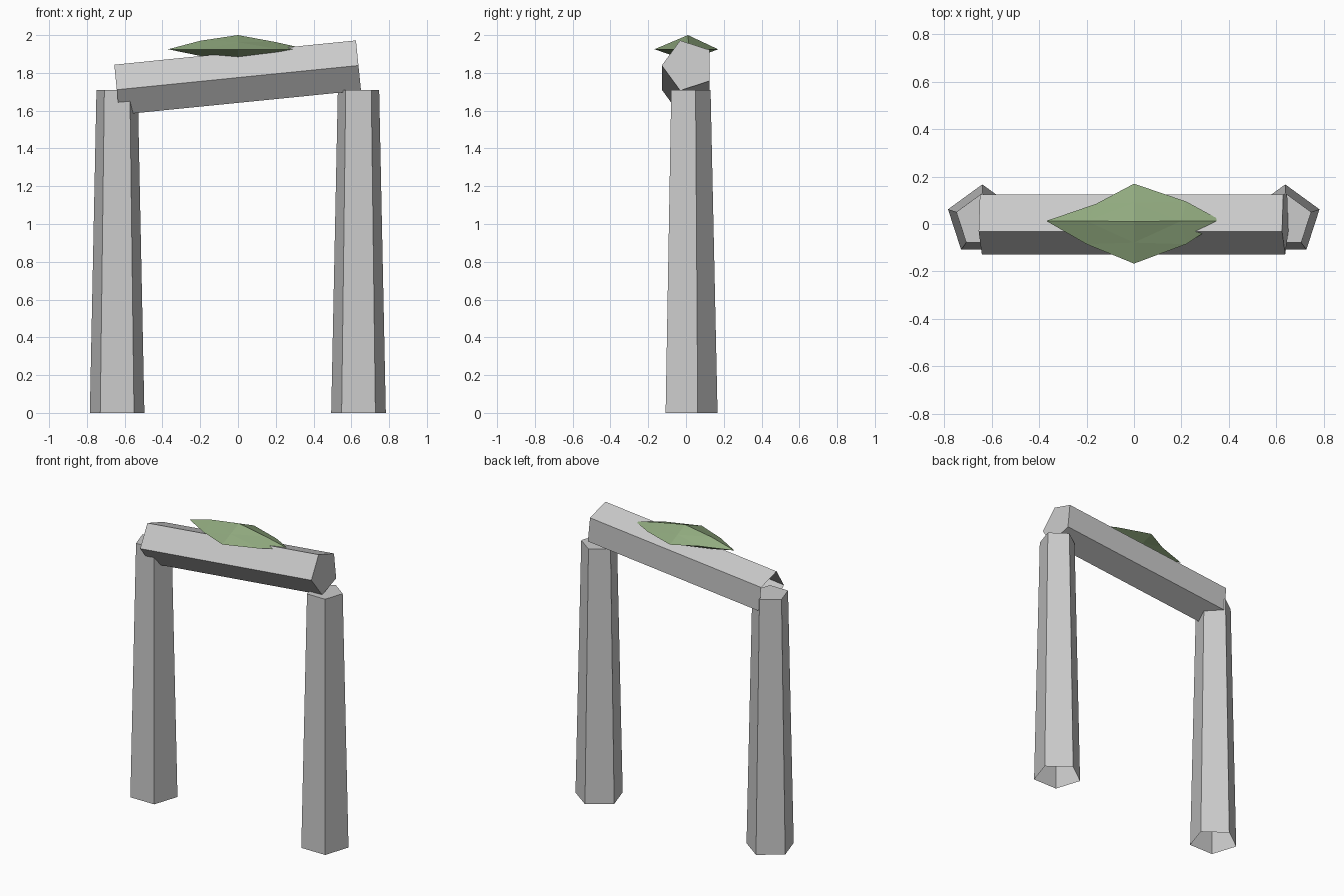
import bpy, bmesh, math
from mathutils import Matrix, Vector

if "Cube" in bpy.data.objects:
    bpy.data.objects.remove(bpy.data.objects["Cube"])


def make_object(name, bm):
    bmesh.ops.recalc_face_normals(bm, faces=bm.faces)
    mesh = bpy.data.meshes.new(name)
    bm.to_mesh(mesh)
    bm.free()
    obj = bpy.data.objects.new(name, mesh)
    bpy.context.collection.objects.link(obj)
    return obj


def pillar(name, r_bottom, r_top, length, matrix):
    """Five-sided shaft along local z, apex to +y, closed at the top and open at the base."""
    bm = bmesh.new()
    angles = [math.pi / 2 + i * math.tau / 5 for i in range(5)]
    low, high = [[bm.verts.new((r * math.cos(a), r * math.sin(a), z)) for a in angles]
                 for r, z in ((r_bottom, 0), (r_top, length))]
    for i in range(5):
        j = (i + 1) % 5
        bm.faces.new((low[i], low[j], high[j], high[i]))
    bm.faces.new(high)
    bm.transform(matrix)
    return make_object(name, bm)


# Two tapered standing stones
for side, x in (("left", -0.64), ("right", 0.638)):
    pillar(side + "_standing_stone", 0.152, 0.115, 1.71, Matrix.Translation((x, 0.015, 0)))

# Tilted lintel, its apex edge facing the front
tilt, length = 0.1, 1.286
c, s = math.cos(tilt), math.sin(tilt)
centre = Vector((-0.002, 0.012, 1.775)) - Vector((c, 0, s)) * length / 2
lintel_matrix = Matrix(((-s, 0, c, centre.x),
                        (0, -1, 0, centre.y),
                        (c, 0, s, centre.z),
                        (0, 0, 0, 1)))
pillar("lintel_stone", 0.14, 0.14, length, lintel_matrix)

# Moss clump: flattened octahedron, each side split once with uneven midpoints
corners = {"L": (-0.37, 0.013, 1.925), "R": (0.37, 0.013, 1.925),
           "F": (0, -0.167, 1.925), "B": (0, 0.17, 1.925),
           "T": (0, 0.01, 2.0), "D": (0, 0.01, 1.865)}
middles = {"LB": (-0.16, 0.085, 1.925), "RB": (0.22, 0.095, 1.925),
           "LF": (-0.2, -0.085, 1.925), "RF": (0.22, -0.085, 1.925),
           "LT": (-0.2, 0.013, 1.97), "RT": (0.2, 0.013, 1.963),
           "LD": (-0.2, 0.013, 1.89), "RD": (0.2, 0.013, 1.89)}
bm = bmesh.new()
verts = {k: bm.verts.new(p) for k, p in {**corners, **middles}.items()}


def middle(a, b):
    if a + b not in verts:
        verts[a + b] = bm.verts.new((verts[a].co + verts[b].co) / 2)
    return verts[a + b]


for x in "LR":
    for y in "FB":
        for z in "TD":
            xy, xz, yz = middle(x, y), middle(x, z), middle(y, z)
            for tri in ((verts[x], xy, xz), (verts[y], yz, xy),
                        (verts[z], xz, yz), (xy, yz, xz)):
                bm.faces.new(tri)
moss = make_object("moss_clump", bm)
green = bpy.data.materials.new("moss_green")
green.diffuse_color = (0.28, 0.40, 0.21, 1)
green.use_nodes = True
green.node_tree.nodes["Principled BSDF"].inputs["Base Color"].default_value = green.diffuse_color
moss.data.materials.append(green)
